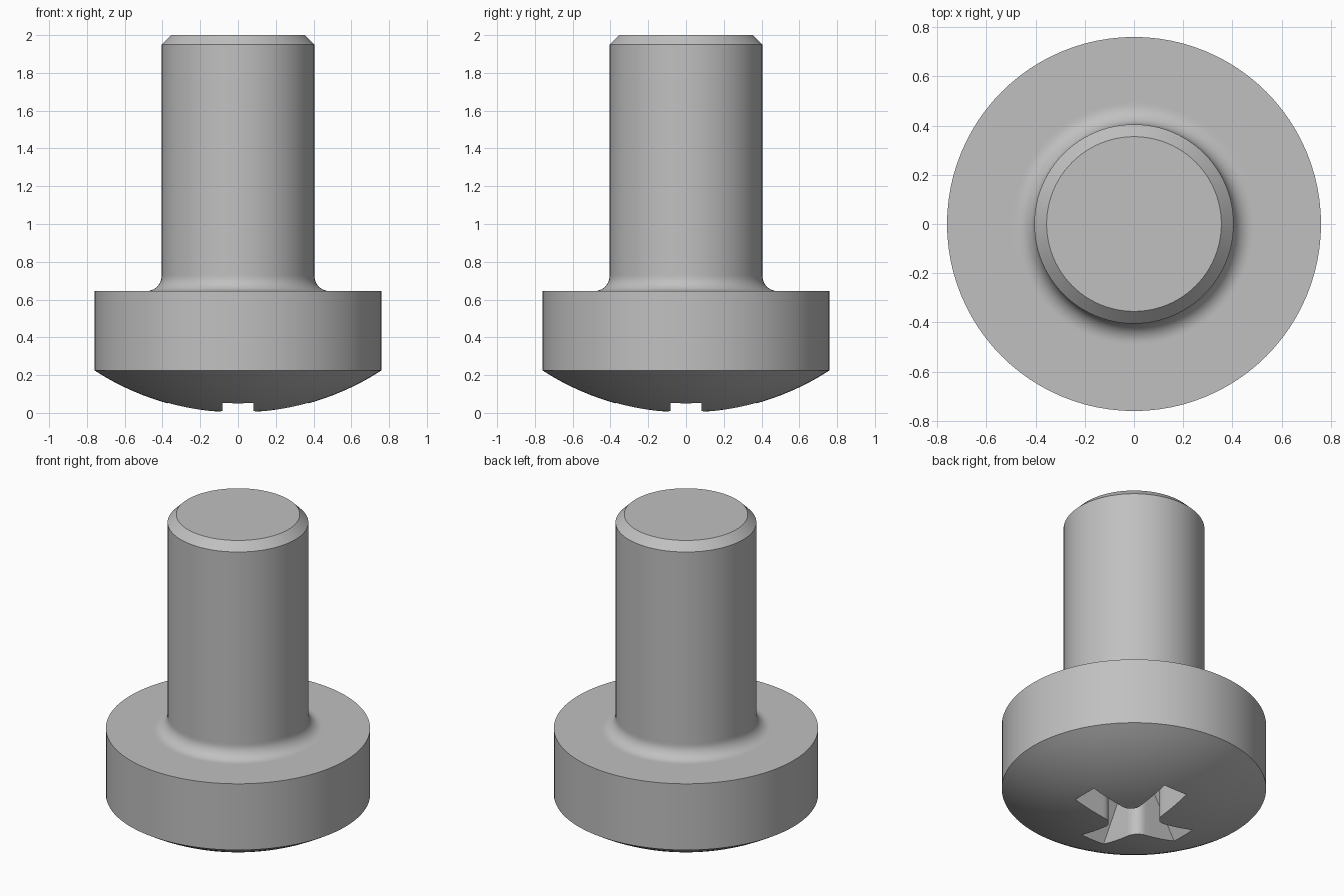
import bpy, bmesh
from math import pi, sin, cos, asin, sqrt
from mathutils import Matrix, Vector

cube = bpy.data.objects.get("Cube")
if cube:
    bpy.data.objects.remove(cube, do_unlink=True)

HEAD_R, SHANK_R, FILLET = 0.76, 0.405, 0.08
DOME_H, HEAD_TOP = 0.225, 0.645

steel = bpy.data.materials.new("plain steel grey")
steel.use_nodes = True
grey = (0.53, 0.53, 0.53, 1)
steel.diffuse_color = grey
steel.node_tree.nodes["Principled BSDF"].inputs["Base Color"].default_value = grey


def make_object(name, bm):
    bmesh.ops.recalc_face_normals(bm, faces=bm.faces)
    mesh = bpy.data.meshes.new(name)
    bm.to_mesh(mesh)
    bm.free()
    mesh.materials.append(steel)
    obj = bpy.data.objects.new(name, mesh)
    bpy.context.collection.objects.link(obj)
    return obj


def lathe(name, profile, steps=96):
    """Turn an (r, z) profile that starts and ends on the axis."""
    bm = bmesh.new()
    verts = [bm.verts.new((r, 0, z)) for r, z in profile]
    edges = [bm.edges.new(pair) for pair in zip(verts, verts[1:])]
    bmesh.ops.spin(bm, geom=verts + edges, axis=(0, 0, 1), cent=(0, 0, 0),
                   angle=2 * pi, steps=steps, use_merge=True)
    bmesh.ops.remove_doubles(bm, verts=bm.verts, dist=1e-4)
    return make_object(name, bm)


# Turned body: domed underside, straight rim, filleted shank, chamfered tip
ball = (HEAD_R ** 2 + DOME_H ** 2) / (2 * DOME_H)
sweep = asin(HEAD_R / ball)
dome = [(ball * sin(sweep * i / 14), ball * (1 - cos(sweep * i / 14)))
        for i in range(15)]
fillet = [(SHANK_R + FILLET * (1 - sin(a)), HEAD_TOP + FILLET * (1 - cos(a)))
          for a in (pi / 2 * i / 10 for i in range(11))]
profile = dome + [(HEAD_R, HEAD_TOP), (SHANK_R + FILLET + 0.01, HEAD_TOP)]
profile += fillet + [(SHANK_R, HEAD_TOP + FILLET + 0.01),
                     (SHANK_R, 1.95), (0.355, 2.0), (0, 2.0)]
screw = lathe("screw_body", profile)

# Cross recess: rounded inner corners, arm ends sloping in with depth
HALF, ROUND = 0.083, 0.07


def cross_outline(tip):
    centre = HALF + ROUND
    corner = [(centre - ROUND * sin(a), centre - ROUND * cos(a))
              for a in (pi / 2 * i / 8 for i in range(9))]
    quarter = [(tip, HALF)] + corner + [(HALF, tip)]
    return [Matrix.Rotation(k * pi / 2, 2) @ Vector(p)
            for k in range(4) for p in quarter]


bm = bmesh.new()
rings = [[bm.verts.new((p.x, p.y, z)) for p in cross_outline(tip)]
         for z, tip in ((-0.05, 0.43), (0.4, 0.17))]
for ring in rings:
    bm.faces.new(ring)
low, high = rings
for i in range(len(low)):
    bm.faces.new((low[i - 1], low[i], high[i], high[i - 1]))
cutter = make_object("recess_cutter", bm)
cutter.hide_render = True

cut = screw.modifiers.new("cross recess", 'BOOLEAN')
cut.operation = 'DIFFERENCE'
cut.solver = 'EXACT'
cut.object = cutter

# Apply the cut, then smooth the round surfaces
bpy.ops.object.select_all(action='DESELECT')
screw.select_set(True)
bpy.context.view_layer.objects.active = screw
bpy.ops.object.modifier_apply(modifier=cut.name)
bpy.data.objects.remove(cutter, do_unlink=True)
bpy.ops.object.shade_smooth_by_angle(angle=pi / 7)
